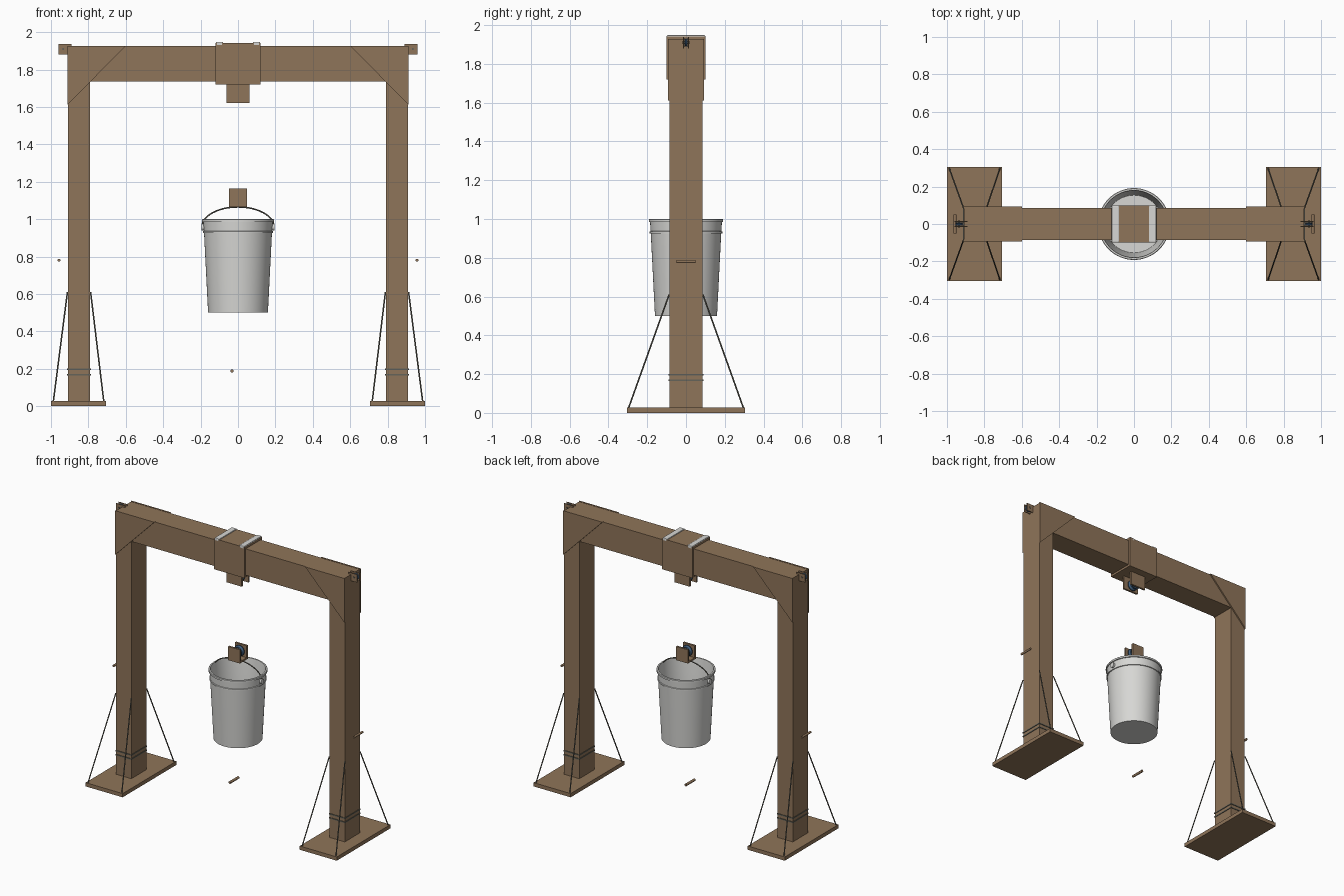
import bpy, bmesh, math
from mathutils import Vector

if "Cube" in bpy.data.objects:
    bpy.data.objects.remove(bpy.data.objects["Cube"])


def mat(name, c):
    m = bpy.data.materials.new(name)
    m.diffuse_color = (*c, 1)
    m.use_nodes = True
    m.node_tree.nodes["Principled BSDF"].inputs["Base Color"].default_value = m.diffuse_color
    return m


WOOD = mat("brown_wood", (0.275, 0.176, 0.100))
PALE = mat("pale_grey", (0.68, 0.68, 0.66))
STEEL = mat("dark_steel", (0.13, 0.125, 0.10))
BLUE = mat("blue_steel", (0.05, 0.11, 0.20))


def finish(name, bm, m, smooth=False):
    bmesh.ops.recalc_face_normals(bm, faces=bm.faces)
    me = bpy.data.meshes.new(name)
    bm.to_mesh(me)
    bm.free()
    me.materials.append(m)
    ob = bpy.data.objects.new(name, me)
    bpy.context.collection.objects.link(ob)
    if smooth:
        bpy.ops.object.select_all(action='DESELECT')
        ob.select_set(True)
        bpy.context.view_layer.objects.active = ob
        bpy.ops.object.shade_smooth_by_angle(angle=math.radians(35))
    return ob


def box(name, x0, x1, y0, y1, z0, z1, m=WOOD, bevel=0):
    bm = bmesh.new()
    bmesh.ops.create_cube(bm, size=1)
    for v in bm.verts:
        v.co = ((x0 + x1) / 2 + v.co.x * (x1 - x0),
                (y0 + y1) / 2 + v.co.y * (y1 - y0),
                (z0 + z1) / 2 + v.co.z * (z1 - z0))
    if bevel:
        bmesh.ops.bevel(bm, geom=bm.edges[:], offset=bevel, segments=2,
                        profile=0.5, affect='EDGES')
    return finish(name, bm, m)


def rod(name, a, b, r, m, seg=12):
    a, b = Vector(a), Vector(b)
    bm = bmesh.new()
    bmesh.ops.create_cone(bm, cap_ends=True, segments=seg, radius1=r, radius2=r,
                          depth=(b - a).length)
    q = Vector((0, 0, 1)).rotation_difference(b - a)
    for v in bm.verts:
        v.co = q @ v.co + (a + b) / 2
    return finish(name, bm, m, True)


def lathe(name, prof, m, centre=(0, 0, 0), axis='Z', seg=48):
    """Spin a closed (radius, height) profile round an axis."""
    bm = bmesh.new()
    rings = []
    for r, h in prof:
        ring = []
        for i in range(seg):
            t = 2 * math.pi * i / seg
            c, s = r * math.cos(t), r * math.sin(t)
            p = (c, s, h) if axis == 'Z' else (c, h, s)
            ring.append(bm.verts.new(Vector(p) + Vector(centre)))
        rings.append(ring)
    for a, b in zip(rings, rings[1:]):
        for i in range(seg):
            j = (i + 1) % seg
            bm.faces.new((a[i], a[j], b[j], b[i]))
    bm.faces.new(rings[0])
    bm.faces.new(rings[-1])
    return finish(name, bm, m, True)


def pulley(name, x, z, r, w):
    # grooved wheel spinning on y
    prof = [(r, -w), (r, -w * .7), (r * .75, -w * .2), (r * .75, w * .2), (r, w * .7), (r, w)]
    lathe(name, prof, BLUE, (x, 0, z), 'Y', 32)


# Both uprights
for s, side in ((-1, "left"), (1, "right")):
    def sx(a, b):
        return sorted((s * a, s * b))
    box(f"{side}_base", *sx(0.705, 1.0), -0.305, 0.305, 0, 0.027)
    box(f"{side}_post", *sx(0.79, 0.91), -0.085, 0.085, 0.027, 1.735)
    for z in (0.168, 0.197):
        box(f"{side}_post_band", *sx(0.786, 0.914), -0.089, 0.089, z - 0.004, z + 0.004, STEEL)
    # guy rods from the base corners
    for xb, xt in ((0.988, 0.912), (0.717, 0.788)):
        for y in (-1, 1):
            rod(f"{side}_guy_rod", (s * xb, y * 0.298, 0.02), (s * xt, y * 0.087, 0.61),
                0.004, STEEL, 8)
    # triangular corner plates front and back
    for y in (-1, 1):
        bm = bmesh.new()
        f = bm.faces.new([bm.verts.new((s * x, y * 0.083, z)) for x, z in
                          ((0.912, 1.927), (0.60, 1.927), (0.912, 1.61))])
        ext = bmesh.ops.extrude_face_region(bm, geom=[f])
        for v in ext["geom"]:
            if isinstance(v, bmesh.types.BMVert):
                v.co.y += y * 0.011
        finish(f"{side}_corner_plate", bm, WOOD)
        # end pulley cheek
        a, b = sorted((y * 0.010, y * 0.016))
        box(f"{side}_end_cheek", *sx(0.89, 0.96), a, b, 1.88, 1.937)
    pulley(f"{side}_end_pulley", s * 0.935, 1.91, 0.023, 0.008)
    rod(f"{side}_end_axle", (s * 0.935, -0.019, 1.91), (s * 0.935, 0.019, 1.91), 0.006, STEEL)
    # loose cleat peg beside the post
    rod(f"{side}_peg", (s * 0.957, -0.05, 0.78), (s * 0.957, 0.05, 0.78), 0.008, WOOD)
    # pale pad on the saddle
    box(f"{side}_saddle_pad", *sx(0.079, 0.119), -0.1, 0.1, 1.925, 1.948, PALE, 0.006)

rod("lower_peg", (-0.032, -0.05, 0.188), (-0.032, 0.05, 0.188), 0.009, WOOD)

# Crossbeam and saddle
box("crossbeam", -0.91, 0.91, -0.085, 0.085, 1.735, 1.925)
box("saddle", -0.12, 0.12, -0.1, 0.1, 1.72, 1.941)

# Upper and lower pulley blocks
for name, hw, z0, z1, zp in (("upper", 0.061, 1.622, 1.722, 1.658),
                             ("lower", 0.047, 1.065, 1.163, 1.122)):
    for y in (-1, 1):
        a, b = sorted((y * 0.032, y * 0.046))
        box(f"{name}_block_cheek", -hw, hw, a, b, z0, z1)
    pulley(f"{name}_pulley", 0, zp, 0.038, 0.02)
    rod(f"{name}_axle", (0, -0.045, zp), (0, 0.045, zp), 0.009, STEEL)
box("lower_block_base", -0.047, 0.047, -0.034, 0.034, 1.065, 1.077)

# Bucket: outer wall, collar and lip, then the inner wall and floor
lathe("bucket", [(0.160, 0.5), (0.1815, 0.925), (0.187, 0.926), (0.187, 0.935), (0.183, 0.937),
                 (0.185, 0.984), (0.192, 0.985), (0.192, 0.997), (0.189, 1.0), (0.180, 1.0),
                 (0.178, 0.99), (0.154, 0.51)], PALE, seg=64)

# Wire handle and its ears
cu = bpy.data.curves.new("handle_curve", 'CURVE')
cu.dimensions = '3D'
cu.bevel_depth = 0.004
cu.bevel_resolution = 2
sp = cu.splines.new('POLY')
N = 32
sp.points.add(N)
for i, p in enumerate(sp.points):
    t = math.pi * i / N
    p.co = (0.192 * math.cos(t), 0, 0.96 + 0.105 * math.sin(t), 1)
cu.materials.append(STEEL)
bpy.context.collection.objects.link(bpy.data.objects.new("bucket_handle", cu))
for s in (-1, 1):
    rod("handle_ear", (s * 0.18, 0, 0.957), (s * 0.196, 0, 0.957), 0.018, PALE, 16)
